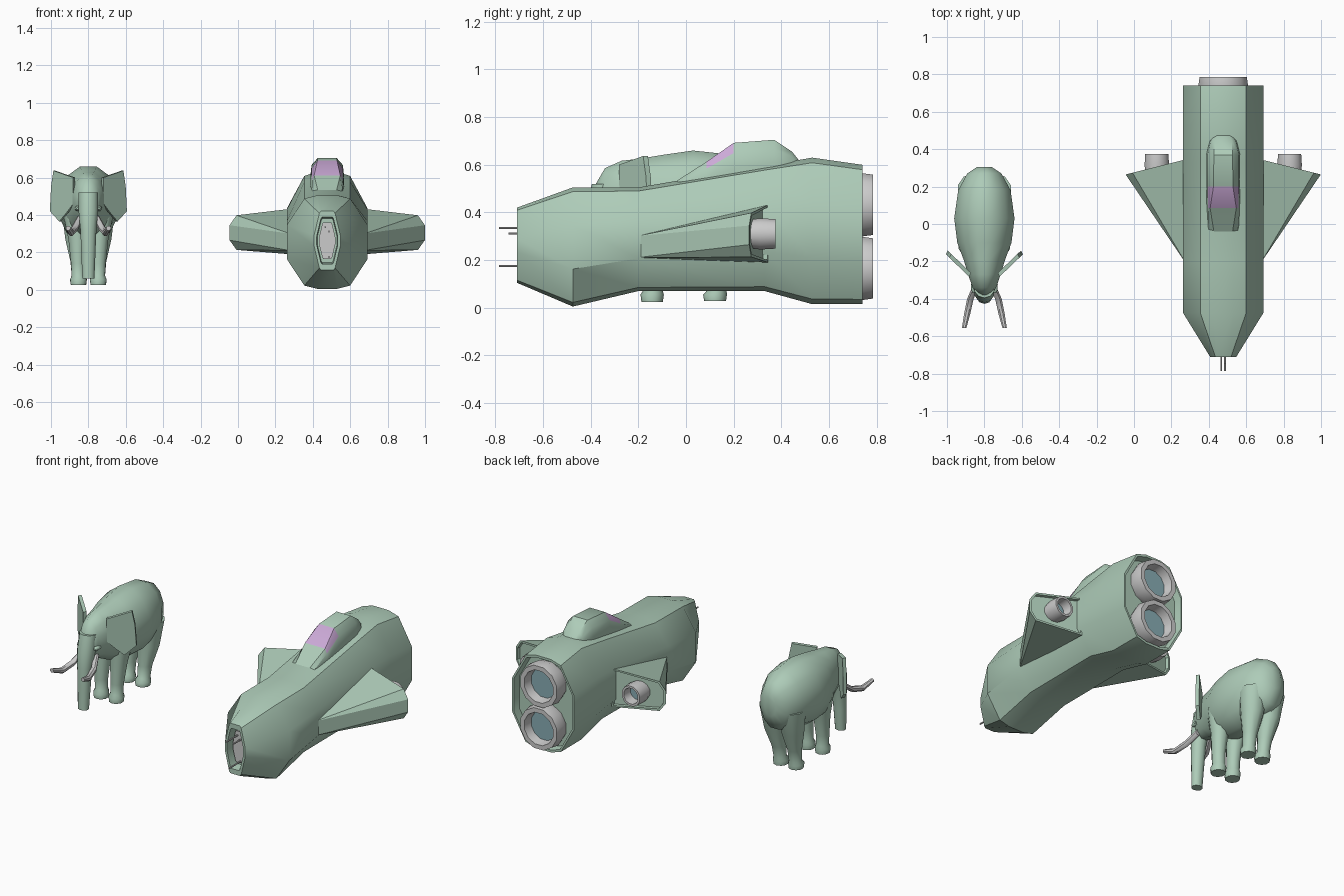
import bpy, bmesh, math

if "Cube" in bpy.data.objects:
    bpy.data.objects.remove(bpy.data.objects["Cube"])

SX, EX = 0.477, -0.80      # centre lines of ship and elephant


def material(name, col):
    m = bpy.data.materials.new(name)
    m.diffuse_color = (*col, 1)
    m.use_nodes = True
    m.node_tree.nodes["Principled BSDF"].inputs["Base Color"].default_value = m.diffuse_color
    return m


GREEN = material("green", (0.42, 0.60, 0.48))
PINK = material("pink_glass", (0.60, 0.40, 0.68))
BLUE = material("blue_glow", (0.25, 0.42, 0.46))


def finish(name, bm, mats=(), angle=40):
    bmesh.ops.recalc_face_normals(bm, faces=bm.faces)
    me = bpy.data.meshes.new(name)
    bm.to_mesh(me)
    bm.free()
    ob = bpy.data.objects.new(name, me)
    bpy.context.collection.objects.link(ob)
    for m in mats:
        me.materials.append(m)
    bpy.ops.object.select_all(action='DESELECT')
    ob.select_set(True)
    bpy.context.view_layer.objects.active = ob
    bpy.ops.object.shade_smooth_by_angle(angle=math.radians(angle))
    return ob


def loft(name, rings, mats=(), angle=40, paint=None):
    """Skin a list of equal-length rings and cap both ends."""
    bm = bmesh.new()
    vs = [[bm.verts.new(p) for p in r] for r in rings]
    n = len(rings[0])
    for i in range(len(vs) - 1):
        for j in range(n):
            k = (j + 1) % n
            f = bm.faces.new((vs[i][j], vs[i][k], vs[i + 1][k], vs[i + 1][j]))
            if paint and paint(i, j):
                f.material_index = 1
    bm.faces.new(vs[0])
    bm.faces.new(vs[-1])
    return finish(name, bm, mats, angle)


def ring(x, y, z, a, b=None, flat=False, n=10):
    """Ellipse facing y, or lying flat when flat=True."""
    b = b or a
    out = []
    for i in range(n):
        t = 2 * math.pi * (i + 0.5) / n
        u, v = a * math.cos(t), b * math.sin(t)
        out.append((x + u, y + v, z) if flat else (x + u, y, z + v))
    return out


# ---------- ship fuselage: twelve-sided sections with recessed ends ----------
def hull(y, w, top, bot, s=1.0):
    q = [(.25, 1), (.57, .93), (1, .37), (1, -.37), (.57, -.93), (.25, -1)]
    q += [(-a, b) for a, b in reversed(q)]
    if w < .1:      # slim hexagonal nose
        q = [(math.copysign(max(abs(a), .6), a) if abs(b) > .9 else a,
              b if abs(b) > .5 else b * .5) for a, b in q]
        q = [(a * (1 if abs(b) < .99 else .8), b) for a, b in q]
    c, h = (top + bot) / 2, (top - bot) / 2
    return [(SX + a * w * s, y, c + b * h * s) for a, b in q]


loft("ship_fuselage", [
    hull(-.65, .07, .42, .105, .75), hull(-.71, .07, .42, .105, .8),
    hull(-.71, .07, .42, .105), hull(-.475, .215, .505, .005),
    hull(-.20, .215, .505, .07), hull(.33, .215, .596, .07),
    hull(.53, .215, .63, .015), hull(.74, .215, .60, .015),
    hull(.74, .215, .60, .015, .95), hull(.69, .215, .60, .015, .93)], [GREEN], 35)

# nose insert and gun barrels
loft("nose_insert", [hull(-.64, .07, .42, .105, .62), hull(-.67, .07, .42, .105, .62)])
for dx, z, y0 in ((-.010, .335, -.785), (.010, .312, -.745), (.010, .175, -.785)):
    loft("gun_barrel", [ring(SX + dx, y, z, .005, n=8) for y in (-.64, y0)])

# canopy: arched housing with a pink windscreen
def arch(y, w, wt, top, base):
    m = base + (top - base) * .6
    return [(SX + a, y, b) for a, b in (
        (w, .46), (w, base), (w * .93, m), (wt, top),
        (-wt, top), (-w * .93, m), (-w, base), (-w, .46))]


loft("canopy", [
    arch(-.04, .085, .05, .532, .51), arch(.085, .088, .07, .612, .54),
    arch(.20, .09, .052, .692, .585), arch(.37, .09, .05, .705, .61),
    arch(.445, .072, .045, .655, .60), arch(.485, .04, .03, .605, .58)],
    [GREEN, PINK], 35, paint=lambda i, j: i == 1 and j in (2, 3, 4))


# engines: lathed nozzles with a glowing disc
def engine(name, x, z, y, r, d):
    prof = [(.9, 0), (1.03, .5), (.97, 1), (.76, 1), (.68, .45)]
    loft(name, [ring(x, y + d * t, z, r * s, n=12) for s, t in prof], (), 35)
    loft(name + "_glow", [ring(x, y + d * t, z, r * .68, n=12) for t in (.42, .52)], [BLUE])


for z in (.165, .432):
    engine("main_engine", SX, z, .67, .135, .115)

# wings with recessed rear face and small engines
for s in (-1, 1):
    P = [(.20, .345, .432), (.485, .274, .398), (.522, .265, .345),
         (.522, .265, .265), (.485, .274, .213), (.20, .345, .19),
         (.20, -.21, .30), (.20, -.21, .21)]
    bm = bmesh.new()
    v = [bm.verts.new((SX + s * x, y, z)) for x, y, z in P]
    for f in ((0, 1, 6), (1, 2, 6), (2, 3, 7, 6), (3, 4, 7), (4, 5, 7), (5, 0, 6, 7)):
        bm.faces.new([v[i] for i in f])
    rear = bm.faces.new(v[:6])
    bmesh.ops.recalc_face_normals(bm, faces=bm.faces)
    bmesh.ops.inset_individual(bm, faces=[rear], thickness=.014)
    bmesh.ops.inset_individual(bm, faces=[rear], thickness=.001, depth=-.02)
    finish("wing", bm, [GREEN], 20)
    engine("wing_engine", SX + s * .355, .31, .25, .066, .125)

# ---------- elephant body and head: one loft along y ----------
body = [(.305, .04, .54, .40), (.27, .095, .605, .31), (.18, .145, .65, .27),
        (.03, .167, .667, .245), (-.10, .15, .648, .25), (-.19, .115, .632, .29),
        (-.27, .09, .622, .33), (-.34, .065, .59, .35), (-.38, .042, .52, .37)]
loft("elephant_body", [ring(EX, y, (t + b) / 2, w, (t - b) / 2, n=12)
                       for y, w, t, b in body], [GREEN], 60)

# trunk
trunk = [(-.345, .52, .055, .05), (-.365, .42, .055, .055), (-.382, .32, .045, .045),
         (-.388, .20, .04, .037), (-.395, .06, .034, .03)]
loft("trunk", [ring(EX, y, z, a, b, True) for y, z, a, b in trunk], [GREEN], 60)

hind = [(.06, .18, .42, .09), (.06, .165, .27, .07), (.055, .14, .15, .045),
        (.053, .13, .075, .04), (.053, .122, .055, .05), (.053, .122, .028, .046)]
fore = [(.07, -.11, .42, .075), (.058, -.125, .27, .054), (.055, -.138, .14, .042),
        (.053, -.138, .075, .04), (.053, -.142, .055, .049), (.053, -.142, .025, .045)]
tusk = [(.045, -.33, .38, .018), (.075, -.40, .325, .019),
        (.092, -.48, .305, .018), (.108, -.555, .33, .013)]
# ear outline as (spread outward 0..1, z)
ear = [(0, .60), (.35, .615), (.85, .637), (.95, .55), (1, .42), (.6, .365), (.3, .41), (0, .46)]

for s in (-1, 1):
    for name, leg in (("hind_leg", hind), ("front_leg", fore)):
        loft(name, [ring(EX + s * x, y, z, r * .95, r, True) for x, y, z, r in leg], [GREEN], 60)
    loft("tusk", [ring(EX + s * x, y, z, r, n=8) for x, y, z, r in tusk])
    # ear: thin plate flaring outward and back
    loft("ear", [[(EX + s * (.075 + .125 * u + d * .5), -.27 + .12 * u - d, z)
                  for u, z in ear] for d in (-.008, .012)], [GREEN], 30)
    loft("eye", [ring(EX + s * .057, y, .435, r, n=8)
                 for y, r in ((-.32, .016), (-.355, .014), (-.368, .006))], [GREEN])
